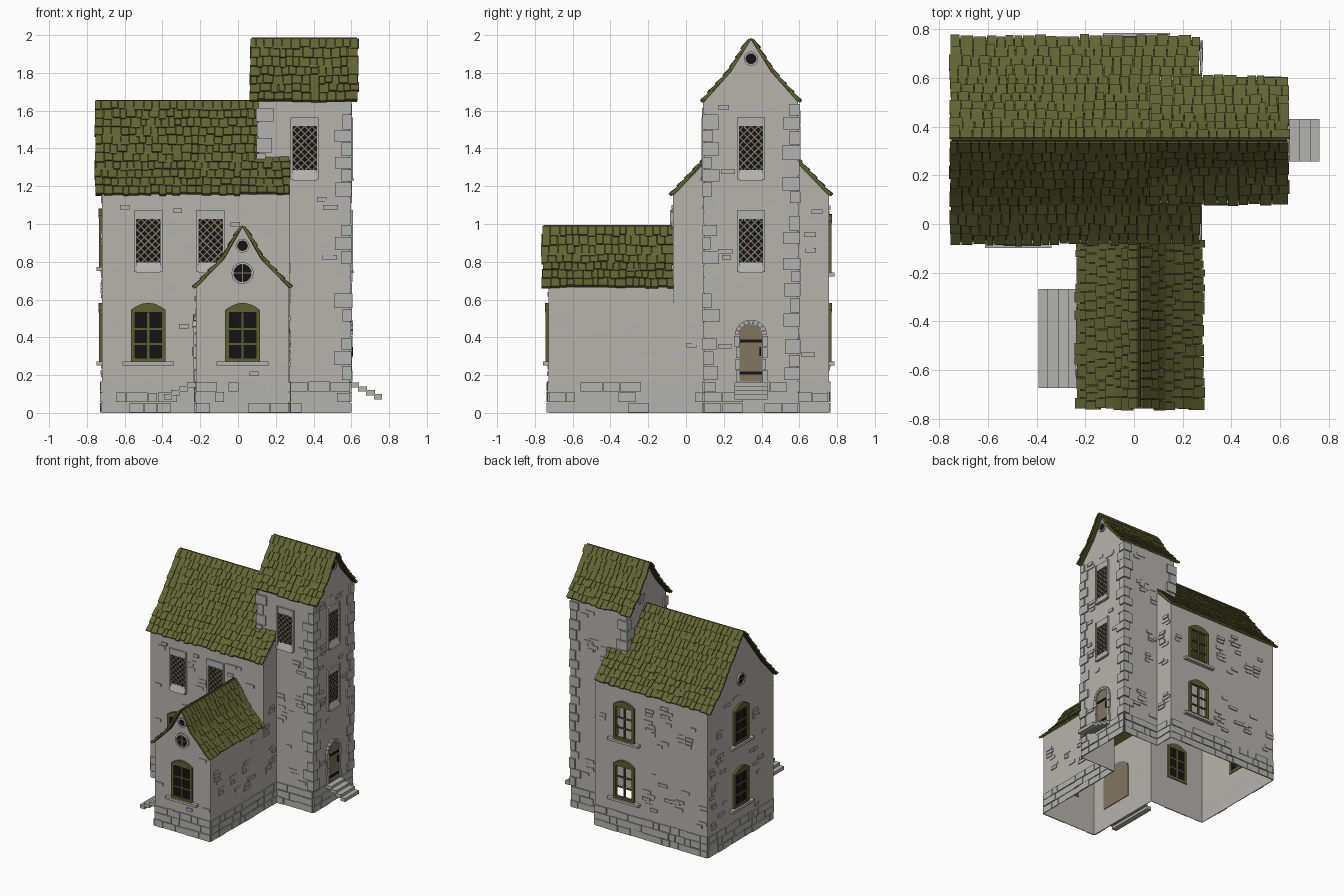
import bpy, bmesh, math, random
from mathutils import Vector

if "Cube" in bpy.data.objects:
    bpy.data.objects.remove(bpy.data.objects["Cube"])
random.seed(4)
R = random.uniform

COLOURS = {
    "plaster": (0.47, 0.455, 0.42), "stone": (0.45, 0.45, 0.435),
    "olive_tile": (0.122, 0.128, 0.034), "dark_olive": (0.07, 0.068, 0.02),
    "olive_trim": (0.11, 0.115, 0.033), "black": (0.007, 0.007, 0.008),
    "lattice_tan": (0.25, 0.2, 0.14), "door_wood": (0.22, 0.18, 0.12)}
mats, parts = {}, {}
for n, c in COLOURS.items():
    mats[n] = bpy.data.materials.new(n)
    mats[n].diffuse_color = (*c, 1)


def part(name, mat):
    if name not in parts:
        parts[name] = (bmesh.new(), mat)
    return parts[name][0]


def place(f):
    """Map wall coordinates (u along, v up, n outwards) to the world."""
    axis, pos, s = f
    if axis == 'x':
        return lambda u, v, n: Vector((pos + s * n, u, v))
    return lambda u, v, n: Vector((u, pos + s * n, v))


def prism(bm, fn, pts, lo, hi):
    a = [bm.verts.new(fn(u, v, lo)) for u, v in pts]
    b = [bm.verts.new(fn(u, v, hi)) for u, v in pts]
    bm.faces.new(a)
    bm.faces.new(b[::-1])
    for i in range(len(a)):
        j = (i + 1) % len(a)
        bm.faces.new((a[i], b[i], b[j], a[j]))


def box(bm, f, u0, u1, v0, v1, lo, hi):
    prism(bm, place(f), [(u0, v0), (u1, v0), (u1, v1), (u0, v1)], lo, hi)


def sheet(f, pts):
    bm = part("walls", "plaster")
    fn = place(f)
    face = bm.faces.new([bm.verts.new(fn(u, v, 0)) for u, v in pts])
    face.normal_update()
    if face.normal['xy'.index(f[0])] * f[2] < 0:
        face.normal_flip()


def rect(f, u0, u1, v0, v1):
    sheet(f, [(u0, v0), (u1, v0), (u1, v1), (u0, v1)])


def ring(bm, f, u, v, r0, r1, lo, hi, a0=0, a1=math.tau, n=14, gap=0.0):
    for i in range(n):
        b, e = a0 + (a1 - a0) * i / n + gap, a0 + (a1 - a0) * (i + 1) / n - gap
        prism(bm, place(f), [(u + r * math.cos(t), v + r * math.sin(t))
                             for r, t in ((r0, b), (r1, b), (r1, e), (r0, e))], lo, hi)


# Wall planes and roof profiles (offset from ridge line, height)
M_FRONT, M_BACK = ('y', -0.068, -1), ('y', 0.755, 1)
M_LEFT, M_RIGHT = ('x', -0.72, -1), ('x', 0.272, 1)
T_FRONT, T_BACK, T_RIGHT, T_LEFT = ('y', 0.097, -1), ('y', 0.593, 1), ('x', 0.592, 1), ('x', 0.108, -1)
W_FRONT, W_LEFT, W_RIGHT = ('y', -0.728, -1), ('x', -0.222, -1), ('x', 0.27, 1)
MAIN = [(0.412, 1.15), (0.255, 1.315), (0, 1.645)]
TOWER = [(0.248, 1.645), (0.105, 1.805), (0, 1.975)]
WING = [(0.246, 0.66), (0.095, 0.815), (0, 0.982)]
YC, XC = 0.344, 0.024


def gable(f, c, prof, base=0.0):
    w = prof[0][0]
    top = [(c - o, z) for o, z in prof] + [(c + o, z) for o, z in prof[-2::-1]]
    sheet(f, [(c - w, base)] + top + [(c + w, base)])


# Walls: an open-bottomed shell
gable(M_LEFT, YC, MAIN)
gable(T_RIGHT, YC, TOWER)
gable(T_LEFT, YC, TOWER, 1.2)
gable(W_FRONT, XC, WING)
for s in (-1, 1):
    sheet(M_RIGHT, [(YC + s * u, v) for u, v in ((0.412, 0), (0.248, 0), (0.248, 1.32), (0.412, 1.15))])
for f in (T_FRONT, T_BACK):
    sheet(f, [(0.108, 1.2), (0.272, 1.2), (0.272, 0), (0.592, 0), (0.592, 1.65), (0.108, 1.65)])
rect(M_FRONT, -0.72, -0.222, 0, 1.155)
rect(M_FRONT, -0.222, 0.272, 0.66, 1.155)
rect(W_LEFT, -0.728, -0.068, 0, 0.665)
rect(W_RIGHT, -0.728, -0.068, 0, 0.665)
BX = 0.01                                  # back wall with two open windows
rect(M_BACK, -0.72, BX - 0.075, 0, 1.155)
rect(M_BACK, BX + 0.075, 0.272, 0, 1.155)
for z0, z1 in ((0, 0.28), (0.55, 0.75), (1.02, 1.155)):
    rect(M_BACK, BX - 0.075, BX + 0.075, z0, z1)

# Windows and doors
taken = []


def arched_window(f, u, z, glass=True):
    """Olive framed window, z is the sill height."""
    taken.append((f, u, z + 0.15, 0.15, 0.2))
    bm = part("window_frames", "olive_trim")
    for s in (-1, 1):
        box(bm, f, u + s * 0.092, u + s * 0.07, z, z + 0.275, -0.006, 0.016)
    box(bm, f, u - 0.075, u + 0.075, z, z + 0.02, -0.006, 0.016)
    arch = [(u + 0.092 * k / 4, z + 0.312 - 0.037 * (k / 4) ** 2) for k in range(4, -5, -1)]
    prism(bm, place(f), [(u - 0.092, z + 0.262), (u + 0.092, z + 0.262)] + arch, -0.006, 0.018)
    box(bm, f, u - 0.006, u + 0.006, z, z + 0.27, -0.004, 0.01)
    for h in (0.095, 0.175):
        box(bm, f, u - 0.075, u + 0.075, z + h - 0.005, z + h + 0.005, -0.004, 0.009)
    box(part("window_sills", "stone"), f, u - 0.137, u + 0.137, z - 0.018, z + 0.002, 0, 0.03)
    if glass:
        box(part("window_panes", "black"), f, u - 0.075, u + 0.075, z + 0.01, z + 0.27, -0.003, 0.004)


def lattice_window(f, u, z):
    """Tall leaded window in a stone surround, z is the middle."""
    taken.append((f, u, z, 0.08, 0.19))
    st, w, h = part("stone_surrounds", "stone"), 0.062, 0.115
    for s in (-1, 1):
        box(st, f, u + s * w, u + s * (w + 0.012), z - 0.165, z + 0.165, 0, 0.016)
    box(st, f, u - w, u + w, z + h, z + 0.165, 0, 0.012)
    prism(st, lambda n, v, a: place(f)(a, v, n),
          [(0, z - 0.17), (0.022, z - 0.17), (0.018, z - 0.155), (0.003, z - h), (0, z - h)], u - w, u + w)
    box(part("window_panes", "black"), f, u - w, u + w, z - h, z + h, -0.003, 0.003)
    bm, t = part("lattice_bars", "lattice_tan"), 0.0042
    for s in (-1, 1):
        for i in range(-4, 5):
            k = i * 0.039
            a, b = max(-w, -h - k), min(w, h - k)
            if b - a > 0.01:
                prism(bm, place(f), [(u + s * a, z + a + k - t), (u + s * b, z + b + k - t),
                                     (u + s * b, z + b + k + t), (u + s * a, z + a + k + t)], 0.002, 0.007)


def round_window(f, u, z, r, cross):
    taken.append((f, u, z, r + 0.03, r + 0.03))
    pts = [(u + r * math.cos(i * math.tau / 16), z + r * math.sin(i * math.tau / 16)) for i in range(16)]
    prism(part("window_panes", "black"), place(f), pts, -0.003, 0.005)
    ring(part("round_window_rings", "stone"), f, u, z, r * 0.93, r + 0.009, 0, 0.013)
    if cross:
        bm = part("round_window_bars", "lattice_tan")
        box(bm, f, u - r, u + r, z - 0.003, z + 0.003, 0, 0.009)
        box(bm, f, u - 0.003, u + 0.003, z - r, z + r, 0, 0.009)


def door(f, u, w, spring, rise):
    taken.append((f, u, 0.32, w + 0.04, 0.26))
    arch = [(u + w * math.cos(i * math.pi / 10), spring + rise * math.sin(i * math.pi / 10)) for i in range(11)]
    prism(part("doors", "door_wood"), place(f), [(u - w, 0.165), (u + w, 0.165)] + arch, -0.006, 0.006)
    iron = part("door_ironwork", "black")
    for z in (0.21, spring - 0.03):
        box(iron, f, u - w, u + w, z - 0.008, z + 0.008, 0.004, 0.011)
    box(iron, f, u + w * 0.72, u + w * 0.72 + 0.008, 0.3, 0.35, 0.004, 0.018)
    st = part("door_surrounds", "stone")
    for i in range(9):                     # arch stones
        a, b = (i + 0.06) * math.pi / 9, (i + 0.94) * math.pi / 9
        prism(st, place(f), [(u + (w + d) * math.cos(t), spring + (rise + d) * math.sin(t))
                             for d, t in ((0, a), (0.024, a), (0.024, b), (0, b))], 0, R(0.012, 0.018))
    for s in (-1, 1):
        for i in range(4):
            h = (spring - 0.165) / 4
            box(st, f, u + s * w, u + s * (w + R(0.015, 0.03)), 0.167 + i * h, 0.163 + (i + 1) * h, 0, R(0.01, 0.016))


for f, u in ((M_FRONT, -0.475), (W_FRONT, XC)):
    arched_window(f, u, 0.27)
for z in (0.27, 0.77):
    arched_window(M_LEFT, YC, z)
for z in (0.27, 0.74):
    arched_window(M_BACK, BX, z, glass=False)
for f, u, z in ((M_FRONT, -0.475, 0.91), (M_FRONT, -0.145, 0.91), (T_FRONT, 0.353, 1.4),
                (T_RIGHT, YC, 1.4), (T_RIGHT, YC, 0.91)):
    lattice_window(f, u, z)
for f, u, z, r, c in ((W_FRONT, XC, 0.74, 0.05, True), (W_FRONT, XC, 0.885, 0.028, False),
                      (T_RIGHT, YC, 1.875, 0.029, False), (M_LEFT, YC, 1.27, 0.04, True)):
    round_window(f, u, z, r, c)
door(T_RIGHT, YC, 0.062, 0.41, 0.06)
door(W_LEFT, -0.47, 0.14, 0.42, 0.08)

# Floating stone steps
for f, u, w, reach in ((T_RIGHT, YC, 0.087, 0.17), (W_LEFT, -0.47, 0.203, 0.17)):
    for i in range(4):
        box(part("steps", "stone"), f, u - w, u + w, 0.135 - i * 0.021, 0.162 - i * 0.021,
            i * reach / 4, (i + 1) * reach / 4 + 0.006 * (i < 3))

# Plinth stones around the base
for f, u0, u1 in ((M_FRONT, -0.72, -0.222), (M_LEFT, -0.068, 0.755), (M_BACK, -0.72, 0.272),
                  (M_RIGHT, -0.068, 0.097), (M_RIGHT, 0.593, 0.755), (T_FRONT, 0.272, 0.592),
                  (T_BACK, 0.272, 0.592), (T_RIGHT, 0.097, 0.593), (W_FRONT, -0.222, 0.27),
                  (W_LEFT, -0.728, -0.068), (W_RIGHT, -0.728, -0.068)):
    for row in range(3):
        u = u0
        while u < u1 - 0.001:
            e = u + R(0.05, 0.12)
            e = u1 if u1 - e < 0.04 else e
            box(part("plinth_stones", "stone"), f, u + 0.002, e - 0.002, row * 0.056 + 0.001,
                row * 0.056 + R(0.049, 0.054), 0, R(0.003, 0.011))
            u = e

# Corner stones on the tower
bm = part("tower_quoins", "stone")
for cx, sx, cy, sy, z in ((0.592, 1, 0.097, -1, 0.17), (0.592, 1, 0.593, 1, 0.17),
                          (0.108, -1, 0.097, -1, 1.3), (0.108, -1, 0.593, 1, 1.3)):
    i = 0
    while z < 1.6:
        h = min(R(0.06, 0.085), 1.65 - z)
        a, b = (R(0.065, 0.085), R(0.035, 0.05))[::1 if i % 2 else -1]
        p = R(0.006, 0.014)
        x0, x1 = sorted((cx + sx * p, cx - sx * a))
        box(bm, ('y', cy, sy), x0, x1, z + 0.003, z + h - 0.003, -b, p)
        z, i = z + h, i + 1

# Bricks showing through the plaster
for f, u0, u1, z0, z1, count in (
        (M_FRONT, -0.7, -0.25, 0.2, 1.1, 26), (M_FRONT, -0.2, 0.24, 0.95, 1.1, 6), (M_LEFT, -0.04, 0.72, 0.2, 1.15, 34),
        (M_BACK, -0.7, 0.24, 0.2, 1.1, 34), (M_RIGHT, -0.05, 0.06, 0.2, 1.1, 6),
        (M_RIGHT, 0.63, 0.73, 0.2, 1.1, 6), (T_FRONT, 0.3, 0.51, 0.2, 1.6, 16),
        (T_BACK, 0.3, 0.51, 0.2, 1.6, 14), (T_RIGHT, 0.19, 0.49, 0.2, 1.65, 26), (T_LEFT, 0.2, 0.5, 1.66, 1.75, 2),
        (W_FRONT, -0.2, 0.25, 0.2, 0.63, 14), (W_LEFT, -0.7, -0.1, 0.2, 0.62, 12), (W_RIGHT, -0.7, -0.1, 0.2, 0.6, 11)):
    for _ in range(count):
        u, z = R(u0, u1), R(z0, z1)
        for k in range(random.choice((1, 1, 2, 3))):
            w, h = R(0.022, 0.04), 0.012
            bu = min(max(u + R(-0.03, 0.03), u0 + w - 0.02), u1 - w + 0.02)
            bz = z + k * 0.03
            if bz < z1 and not any(t[0] == f and abs(t[1] - bu) < t[3] + w and abs(t[2] - bz) < t[4] for t in taken):
                box(part("wall_bricks", "stone"), f, bu - w, bu + w, bz - h, bz + h, 0, R(0.003, 0.009))


# Flared roofs: thin slab covered in ragged overlapping tiles
def roof(name, axis, c, prof, a0, a1):
    P = [Vector(p) for p in prof]
    d_mid = (P[1] - P[0]).length
    total = d_mid + (P[2] - P[1]).length
    rows = round(total / 0.06)
    pitch = total / rows

    def at(d, lift):
        i = 0 if d < d_mid else 1
        t = (P[i + 1] - P[i]).normalized()
        q = P[i] + t * (d - d_mid * i) + Vector((t.y, -t.x)) * lift
        return max(q.x, 0), q.y

    for s in (-1, 1):
        if axis == 'x':
            fn = lambda o, z, a: Vector((a, c + s * o, z))
        else:
            fn = lambda o, z, a: Vector((c + s * o, a, z))
        slab, tiles = part(name + "_slab", "dark_olive"), part(name + "_tiles", "olive_tile")
        prism(slab, fn, [p[:] for p in P] + [(o, z + 0.012) for o, z in prof[::-1]], a0 + 0.008, a1 - 0.008)
        for r in range(rows):
            a = a0
            while a < a1 - 0.001:
                e = a + R(0.03, 0.055)
                e = a1 if a1 - e < 0.025 else e
                d0 = r * pitch + R(-0.01, 0.006)
                d1 = min((r + 1.2) * pitch, total)
                up = R(0.012, 0.019)
                prism(tiles, fn, [at(d0, up - 0.009), at(d0, up + 0.006), at(d1, 0.014), at(d1, 0.004)],
                      a + 0.0015 + (R(-0.006, 0.004) if a == a0 else 0), e - 0.0015 + (R(-0.004, 0.006) if e == a1 else 0))
                a = e


roof("main_roof", 'x', YC, MAIN, -0.757, 0.272)
roof("tower_roof", 'x', YC, TOWER, 0.065, 0.637)
roof("wing_roof", 'y', XC, WING, -0.762, -0.069)

# Turn every part into an object
for name, (bm, mat) in parts.items():
    if name != "walls":
        bmesh.ops.recalc_face_normals(bm, faces=bm.faces[:])
    me = bpy.data.meshes.new(name)
    bm.to_mesh(me)
    bm.free()
    me.materials.append(mats[mat])
    bpy.context.collection.objects.link(bpy.data.objects.new(name, me))

for m in bpy.data.materials:
    if m.users and not m.is_grease_pencil:
        m.use_nodes = True
        m.node_tree.nodes["Principled BSDF"].inputs["Base Color"].default_value = m.diffuse_color
